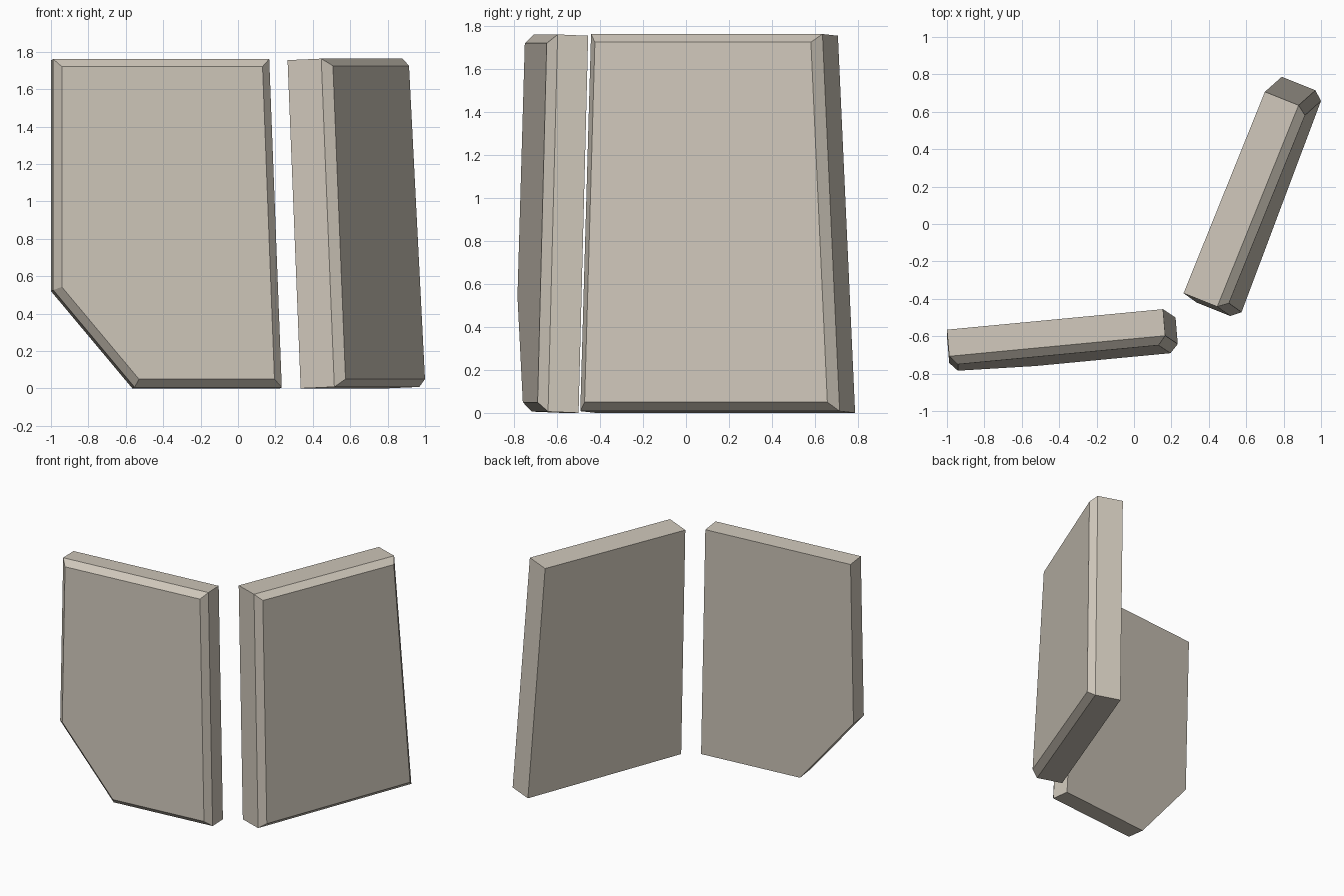
import bpy
import bmesh
from mathutils import Vector

cube = bpy.data.objects.get("Cube")
if cube:
    bpy.data.objects.remove(cube, do_unlink=True)

# Single warm stone colour
stone = bpy.data.materials.new("warm_stone")
stone.use_nodes = True
colour = (0.62, 0.57, 0.49, 1)
stone.diffuse_color = colour
stone.node_tree.nodes["Principled BSDF"].inputs["Base Color"].default_value = colour


def chamfered_slab(name, corners, depth, inset, rise):
    """Extrude an outline by the depth vector, then chamfer its outer face."""
    bm = bmesh.new()
    depth = Vector(depth)
    back = [bm.verts.new(c) for c in corners]
    rim = [bm.verts.new(Vector(c) + depth) for c in corners]
    bm.faces.new(back)
    outer = bm.faces.new(rim)
    count = len(corners)
    for i in range(count):
        j = (i + 1) % count
        bm.faces.new((back[i], back[j], rim[j], rim[i]))
    bmesh.ops.recalc_face_normals(bm, faces=bm.faces[:])
    bm.normal_update()
    bmesh.ops.inset_individual(bm, faces=[outer], thickness=inset,
                               depth=rise, use_even_offset=True)
    mesh = bpy.data.meshes.new(name)
    bm.to_mesh(mesh)
    bm.free()
    mesh.materials.append(stone)
    obj = bpy.data.objects.new(name, mesh)
    bpy.context.collection.objects.link(obj)
    return obj


def on_front_plane(x, z):
    """Place an outline point on the gently tilted back of the front panel."""
    return (x, 0.095 * x + 0.029 * z - 0.521, z)


# Front panel with one lower corner cut away
front_outline = [(-1.0, 1.755), (0.155, 1.755), (0.222, 0), (-0.565, 0), (-1.0, 0.52)]
chamfered_slab("front_panel", [on_front_plane(x, z) for x, z in front_outline],
               (0.012, -0.142, 0.006), 0.042, 0.046)

# Side panel, flaring outward toward its base
side_outline = [(0.265, -0.37, 1.755), (0.70, 0.707, 1.755),
                (0.79, 0.787, 0), (0.335, -0.42, 0)]
chamfered_slab("side_panel", side_outline, (0.18, -0.072, 0.008), 0.04, 0.05)
